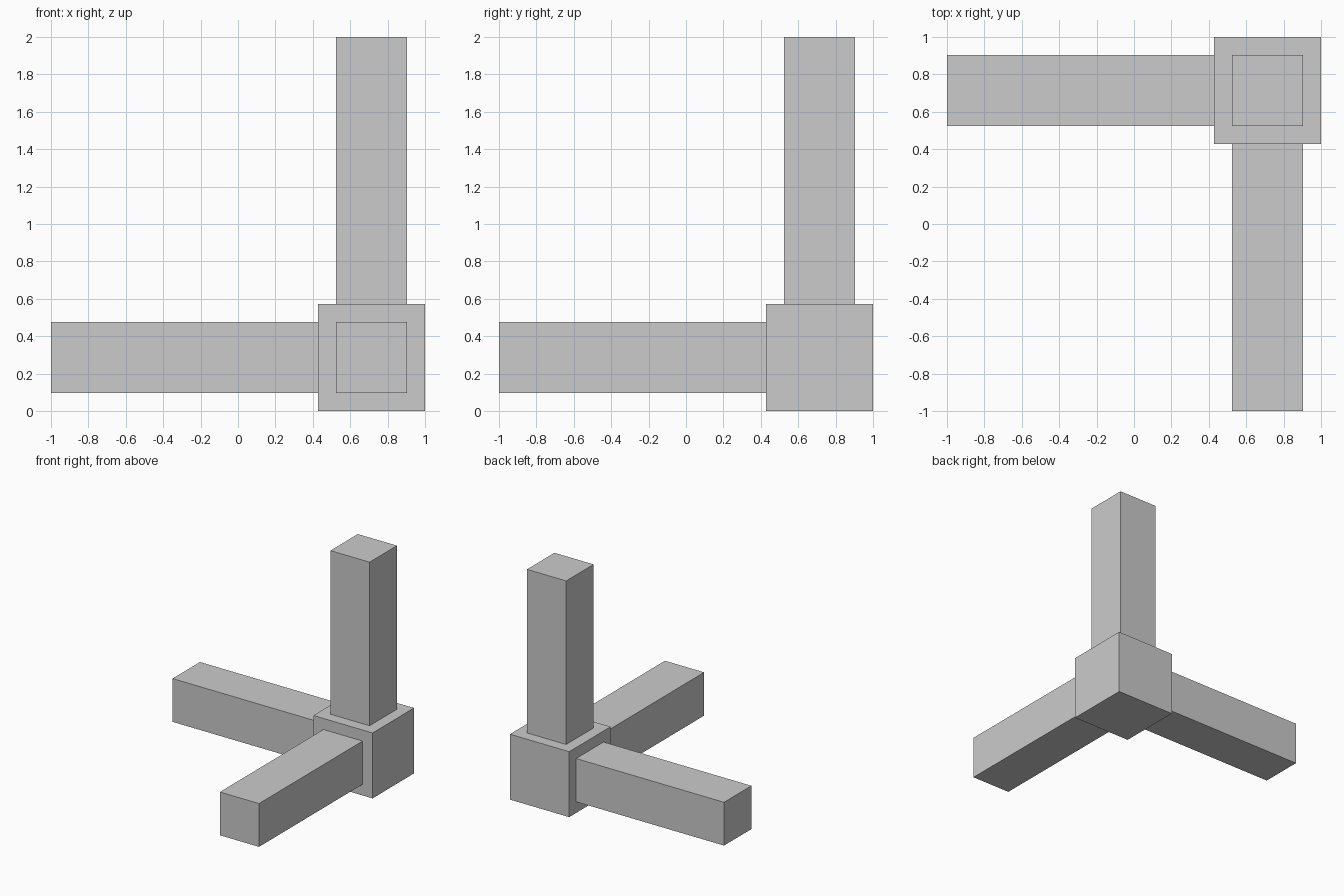
import bpy
from mathutils import Vector

if "Cube" in bpy.data.objects:
    bpy.data.objects.remove(bpy.data.objects["Cube"])

HUB = 4 / 7          # hub cube edge
BAR = 0.378          # bar thickness
CENTRE = Vector((1 - HUB / 2, 1 - HUB / 2, HUB / 2))
LENGTH = 2 - HUB     # bar length outside the hub


def box(name, centre, size):
    bpy.ops.mesh.primitive_cube_add(size=1, location=centre)
    obj = bpy.context.object
    obj.name = name
    obj.scale = size
    bpy.ops.object.transform_apply(location=False, rotation=False, scale=True)
    return obj


# corner hub
box("corner_hub", CENTRE, (HUB, HUB, HUB))

# three square bars leaving the hub at right angles
for name, axis, sign in (("left_bar", 0, -1), ("front_bar", 1, -1), ("upright_bar", 2, 1)):
    centre = CENTRE.copy()
    centre[axis] += sign * (HUB + LENGTH) / 2
    size = [BAR] * 3
    size[axis] = LENGTH
    box(name, centre, size)
